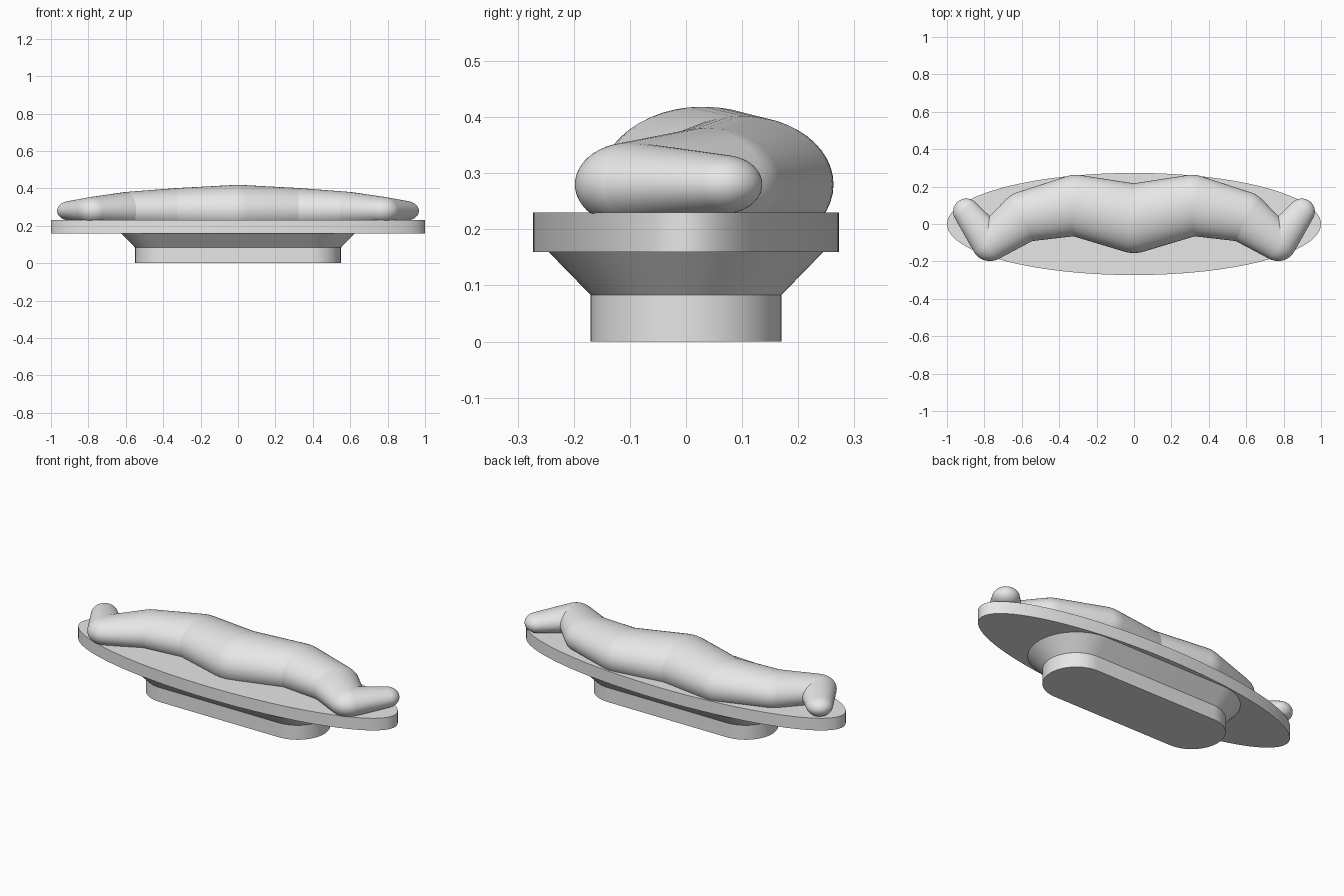
import bpy
import bmesh
import math
from mathutils import Matrix, Vector

cube = bpy.data.objects.get("Cube")
if cube:
    bpy.data.objects.remove(cube)

grey = bpy.data.materials.new("plain grey")
grey.use_nodes = True
grey.diffuse_color = (0.8, 0.8, 0.8, 1)
grey.node_tree.nodes["Principled BSDF"].inputs["Base Color"].default_value = (0.8, 0.8, 0.8, 1)


def finish(name, bm, angle=30):
    """Turn the bmesh into a smooth-shaded object that keeps its sharp edges."""
    bmesh.ops.recalc_face_normals(bm, faces=bm.faces)
    mesh = bpy.data.meshes.new(name)
    bm.to_mesh(mesh)
    bm.free()
    mesh.materials.append(grey)
    obj = bpy.data.objects.new(name, mesh)
    bpy.context.collection.objects.link(obj)
    bpy.ops.object.select_all(action='DESELECT')
    obj.select_set(True)
    bpy.context.view_layer.objects.active = obj
    bpy.ops.object.shade_smooth_by_angle(angle=math.radians(angle))
    return obj


def loft(name, sections):
    """Bridge stacked outlines (points, height) and cap both ends."""
    bm = bmesh.new()
    rings = [[bm.verts.new((x, y, z)) for x, y in outline] for outline, z in sections]
    n = len(rings[0])
    for low, high in zip(rings, rings[1:]):
        for i in range(n):
            j = (i + 1) % n
            bm.faces.new((low[i], low[j], high[j], high[i]))
    bm.faces.new(rings[0][::-1])
    bm.faces.new(rings[-1])
    return finish(name, bm)


def ellipse(rx, ry, n=128):
    turns = [math.tau * i / n for i in range(n)]
    return [(rx * math.cos(t), ry * math.sin(t)) for t in turns]


def stadium(half_length, radius, n=32):
    points = []
    for side in (1, -1):
        for i in range(n + 1):
            t = math.pi * (i / n - 0.5)
            points.append((side * (half_length + radius * math.cos(t)),
                           side * radius * math.sin(t)))
    return points


def add_capsule(bm, start, end, r1, r2, sides=48, steps=12):
    """Tapered capsule: two balls joined by their tangent cone."""
    axis = end - start
    tilt = math.asin((r1 - r2) / axis.length)
    profile = []
    for i in range(steps + 1):
        t = -math.pi / 2 + (math.pi / 2 + tilt) * i / steps
        profile.append((r1 * math.cos(t), r1 * math.sin(t)))
    for i in range(steps + 1):
        t = tilt + (math.pi / 2 - tilt) * i / steps
        profile.append((r2 * math.cos(t), axis.length + r2 * math.sin(t)))
    part = bmesh.new()
    verts = [part.verts.new((r, 0, z)) for r, z in profile]
    edges = [part.edges.new(pair) for pair in zip(verts, verts[1:])]
    bmesh.ops.spin(part, geom=verts + edges, cent=(0, 0, 0), axis=(0, 0, 1),
                   angle=math.tau, steps=sides)
    bmesh.ops.remove_doubles(part, verts=part.verts, dist=0.0001)
    place = Matrix.Translation(start) @ axis.to_track_quat('Z', 'Y').to_matrix().to_4x4()
    bmesh.ops.transform(part, matrix=place, verts=part.verts)
    mesh = bpy.data.meshes.new("capsule_piece")
    part.to_mesh(mesh)
    part.free()
    bm.from_mesh(mesh)
    bpy.data.meshes.remove(mesh)


# Rounded foot with a flared neck under the plate
loft("foot", [(stadium(0.38, 0.17), 0), (stadium(0.38, 0.17), 0.083),
              (stadium(0.38, 0.245), 0.16)])

# Oval plate
loft("plate", [(ellipse(1, 0.273), 0.16), (ellipse(1, 0.273), 0.23)])

# Wavy grip: joints as x, y, radius, flattened in height
joints = [(0, 0.03, 0.185), (0.31, 0.1, 0.163), (0.585, 0.04, 0.135),
          (0.77, -0.098, 0.1), (0.897, 0.066, 0.07)]
for side, label in ((1, "left"), (-1, "right")):
    bm = bmesh.new()
    for (xa, ya, ra), (xb, yb, rb) in zip(joints, joints[1:]):
        add_capsule(bm, Vector((side * xa, ya, 0)), Vector((side * xb, yb, 0)), ra, rb)
    bmesh.ops.transform(bm, verts=bm.verts,
                        matrix=Matrix.Translation((0, 0, 0.28)) @ Matrix.Diagonal((1, 1, 0.75, 1)))
    finish(label + "_grip", bm, 40)
